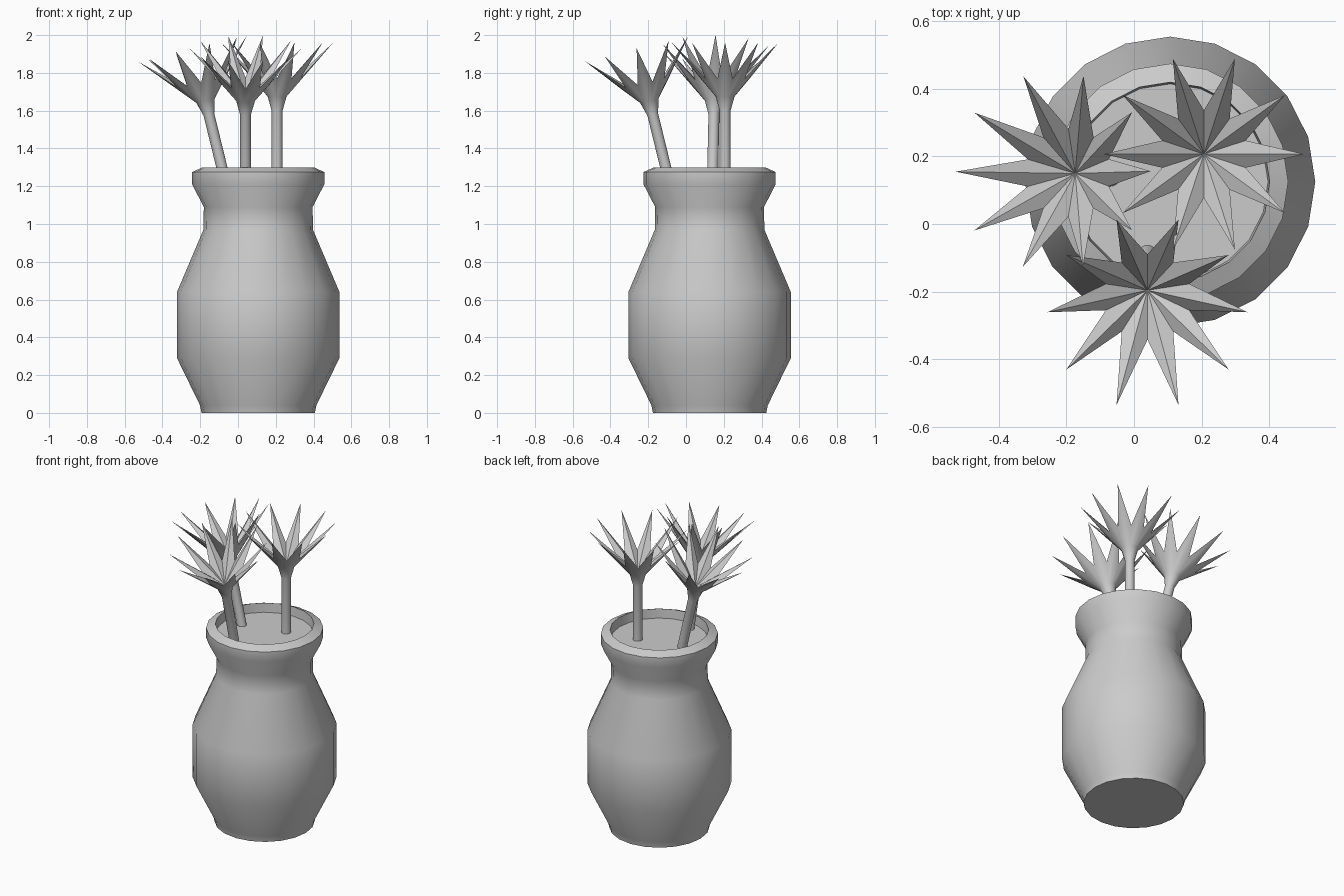
import bpy, bmesh, math
from mathutils import Vector, Matrix

if "Cube" in bpy.data.objects:
    bpy.data.objects.remove(bpy.data.objects["Cube"])


def finish(bm, name, angle=40):
    bmesh.ops.recalc_face_normals(bm, faces=bm.faces)
    me = bpy.data.meshes.new(name)
    bm.to_mesh(me)
    bm.free()
    ob = bpy.data.objects.new(name, me)
    bpy.context.collection.objects.link(ob)
    bpy.ops.object.select_all(action='DESELECT')
    ob.select_set(True)
    bpy.context.view_layer.objects.active = ob
    bpy.ops.object.shade_smooth_by_angle(angle=math.radians(angle))
    return ob


def add_ring(bm, n, radius_at, z_at):
    ring = []
    for i in range(n):
        a = 2 * math.pi * i / n
        r = radius_at(i)
        ring.append(bm.verts.new((r * math.cos(a), r * math.sin(a), z_at(i))))
    return ring


def bridge(bm, a, b):
    n = len(a)
    for i in range(n):
        j = (i + 1) % n
        bm.faces.new((a[i], a[j], b[j], b[i]))


# Vase: turned profile with the filling as its inner floor
profile = [(0.30, 0), (0.308, 0.04), (0.43, 0.29), (0.43, 0.64),
           (0.29, 0.97), (0.288, 1.09), (0.35, 1.21), (0.35, 1.275),
           (0.295, 1.30), (0.29, 1.24)]
bm = bmesh.new()
rings = [add_ring(bm, 20, lambda i, r=r: r, lambda i, z=z: z) for r, z in profile]
for a, b in zip(rings, rings[1:]):
    bridge(bm, a, b)
bm.faces.new(rings[0])
bm.faces.new(rings[-1])
vase = finish(bm, "vase", 50)
vase.location = (0.107, 0.125, 0)


# Flower: stem that flares into a ten-pointed star-shaped bloom
def flower(name, base, neck):
    base, neck = Vector(base), Vector(neck)
    axis = neck - base
    length = axis.length
    bm = bmesh.new()
    n = 20
    sections = [(0.029, -length), (0.029, 0), (0.05, 0.075)]
    rings = [add_ring(bm, n, lambda i, r=r: r, lambda i, z=z: z) for r, z in sections]
    # even points are petal tips, odd points are the notches between them
    rings.append(add_ring(bm, n, lambda i: 0.13 if i % 2 else 0.297,
                          lambda i: 0.17 if i % 2 else 0.36))
    for a, b in zip(rings, rings[1:]):
        bridge(bm, a, b)
    bm.faces.new(rings[0])
    centre = bm.verts.new((0, 0, 0.085))
    top = rings[-1]
    for i in range(n):
        bm.faces.new((top[i], top[(i + 1) % n], centre))
    rot = Vector((0, 0, 1)).rotation_difference(axis).to_matrix().to_4x4()
    bm.transform(Matrix.Translation(neck) @ rot)
    finish(bm, name, 40)


flower("flower_upright", (0.207, 0.207, 1.22), (0.207, 0.207, 1.60))
flower("flower_front", (0.04, -0.088, 1.22), (0.04, -0.176, 1.58))
flower("flower_left", (-0.066, 0.14, 1.22), (-0.154, 0.148, 1.58))
